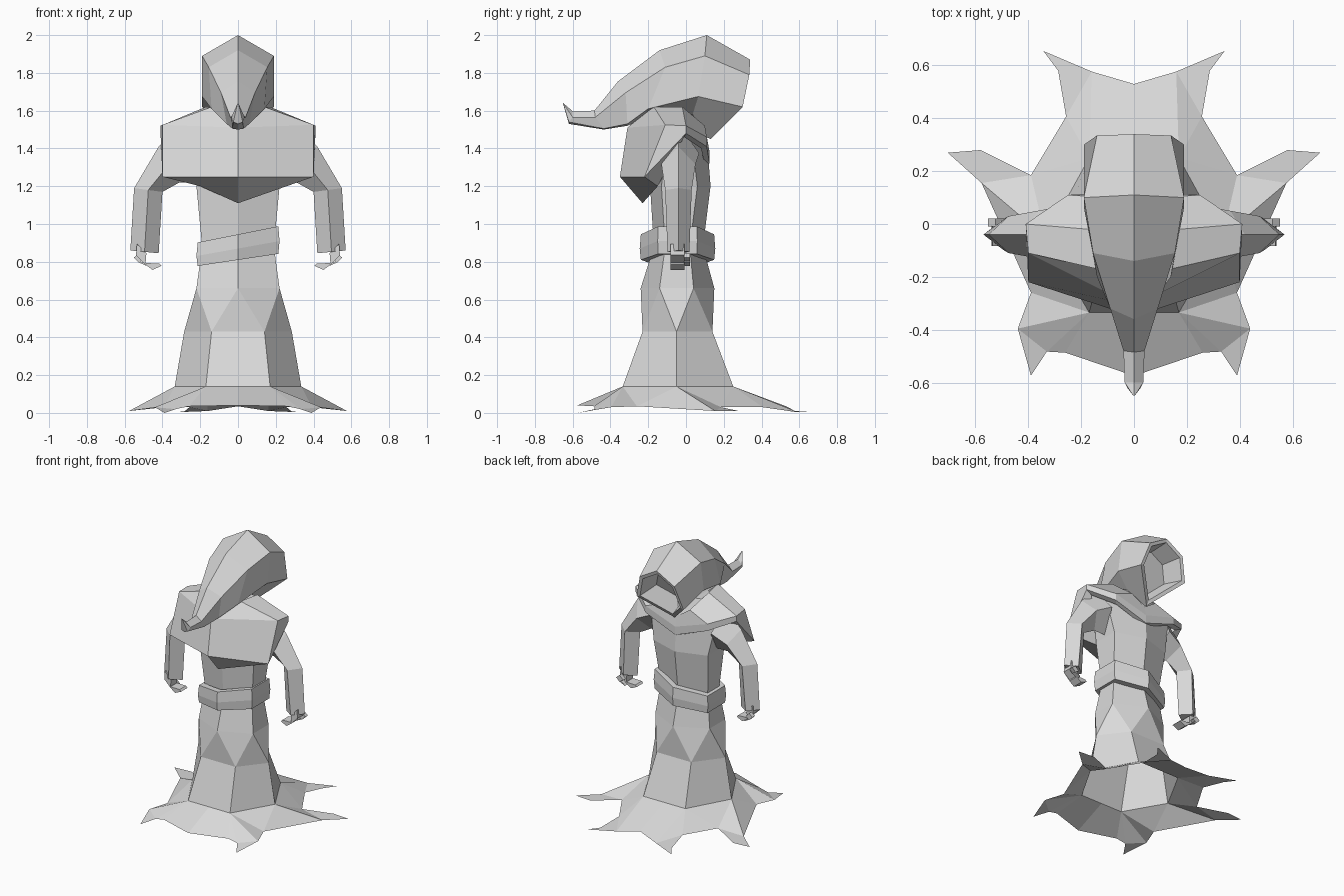
import bpy
import bmesh
from mathutils import Vector

cube = bpy.data.objects.get("Cube")
if cube:
    bpy.data.objects.remove(cube)

grey = bpy.data.materials.new("plain_grey")
grey.use_nodes = True
grey.diffuse_color = (0.7, 0.7, 0.7, 1)
grey.node_tree.nodes["Principled BSDF"].inputs["Base Color"].default_value = (0.7, 0.7, 0.7, 1)


def finish(bm, name):
    bmesh.ops.remove_doubles(bm, verts=bm.verts, dist=0.0005)
    bmesh.ops.recalc_face_normals(bm, faces=bm.faces)
    mesh = bpy.data.meshes.new(name)
    bm.to_mesh(mesh)
    bm.free()
    mesh.materials.append(grey)
    obj = bpy.data.objects.new(name, mesh)
    bpy.context.collection.objects.link(obj)
    return obj


def mirrored(half):
    """Close a half loop (front centre to back centre) across x = 0."""
    half = [Vector(p) for p in half]
    return half + [Vector((-p.x, p.y, p.z)) for p in reversed(half) if p.x > 0]


def level(z, half):
    return mirrored([(x, y, z) for x, y in half])


def bridge(bm, low, high, staggered=False):
    count = len(low)
    for i in range(count):
        j = (i + 1) % count
        if staggered:
            bm.faces.new((low[i], high[j], high[i]))
            bm.faces.new((low[i], low[j], high[j]))
        else:
            bm.faces.new((low[i], low[j], high[j], high[i]))


def loft(name, rings, cap_start=False, cap_end=False, staggered=()):
    bm = bmesh.new()
    loops = [[bm.verts.new(p) for p in ring] for ring in rings]
    for i in range(len(loops) - 1):
        bridge(bm, loops[i], loops[i + 1], i in staggered)
    if cap_start:
        bm.faces.new(loops[0])
    if cap_end:
        bm.faces.new(loops[-1])
    return finish(bm, name)


def shrink(ring, factor, shift=(0, 0, 0)):
    centre = sum(ring, Vector()) / len(ring)
    return [centre + (p - centre) * factor + Vector(shift) for p in ring]


# Robe: flared six-sided skirt that staggers into the torso
skirt_foot = [(.17, -.335), (.335, -.05), (.17, .25)]
loft("robe_body", [
    level(.14, skirt_foot),
    level(.43, [(.14, -.23), (.285, -.05), (.14, .14)]),
    level(.66, [(0, -.24), (.22, -.14), (.22, .04), (0, .15)]),
    level(.88, [(0, -.17), (.19, -.11), (.19, .02), (0, .09)]),
    level(1.2, [(0, -.19), (.22, -.13), (.22, .06), (0, .13)]),
    level(1.46, [(0, -.18), (.27, -.1), (.27, .03), (0, .11)]),
    level(1.58, [(0, -.15), (.14, -.1), (.14, .02), (0, .06)]),
], cap_end=True, staggered={1})

# Ragged hem: thin sheet with three pointed tatters on each side
hem_points = {
    "front": (0, -.575, .04), "a": (.26, -.487, .035), "b": (.33, -.483, .02),
    "tip_front": (.39, -.574, 0), "c": (.44, -.396, .03), "d": (.39, -.26, .035),
    "e": (.577, .155, .01), "tip_side": (.705, .27, .01), "f": (.58, .28, .01),
    "g": (.39, .185, .03), "h": (.257, .407, .03), "i": (.287, .58, .005),
    "tip_back": (.343, .655, .005), "j": (.16, .577, .01), "back": (0, .53, .035),
    "P": (*skirt_foot[0], .14), "Q": (*skirt_foot[1], .14), "R": (*skirt_foot[2], .14),
    "P0": (0, skirt_foot[0][1], .14), "R0": (0, skirt_foot[2][1], .14),
}
hem_faces = ["P0 front a P", "P a b", "P b c", "b tip_front c", "P c d", "P d Q",
             "Q d e", "Q e g", "e tip_side f g", "Q g R", "R g h", "R h j",
             "h i tip_back j", "R j back R0"]
bm = bmesh.new()
for side in (1, -1):
    verts = {k: bm.verts.new((x * side, y, z)) for k, (x, y, z) in hem_points.items()}
    for face in hem_faces:
        bm.faces.new([verts[k] for k in face.split()])
finish(bm, "ragged_hem")

# Belt: six-sided band, slanting up toward +x
belt_half = [(0, -.245), (.22, -.15), (.22, .06), (0, .155)]


def belt_ring(z, tilt, factor):
    return [p + Vector((0, 0, p.x * tilt)) for p in shrink(level(z, belt_half), factor)]


loft("belt", [belt_ring(.81, .15, .75), belt_ring(.81, .15, .97), belt_ring(.87, .18, 1),
              belt_ring(.945, .2, .97), belt_ring(.945, .2, .75)])

# Shoulder cape: deep in front, short behind
loft("shoulder_cape", [mirrored(h) for h in (
    [(0, -.23, 1.11), (.2, -.15, 1.2), (.36, -.01, 1.46), (.22, .08, 1.4), (0, .1, 1.31)],
    [(0, -.35, 1.25), (.4, -.22, 1.25), (.41, 0, 1.48), (.25, .11, 1.41), (0, .125, 1.32)],
    [(0, -.31, 1.51), (.4, -.11, 1.525), (.41, 0, 1.52), (.25, .11, 1.46), (0, .125, 1.38)],
    [(0, -.19, 1.62), (.14, -.17, 1.62), (.17, -.02, 1.62), (.1, .1, 1.52), (0, .11, 1.45)],
)])

# Hood: sections from the face opening to the curled tail
hood = [mirrored(h) for h in (
    [(0, .34, 1.87), (.14, .335, 1.79), (.19, .3, 1.62), (0, .13, 1.45)],
    [(0, .11, 2), (.19, .1, 1.89), (.19, .065, 1.675), (0, .01, 1.5)],
    [(0, -.14, 1.92), (.155, -.11, 1.83), (.14, -.2, 1.61), (0, -.2, 1.57)],
    [(0, -.36, 1.755), (.09, -.32, 1.695), (.06, -.31, 1.53), (0, -.31, 1.52)],
    [(0, -.485, 1.6), (.04, -.48, 1.565), (.03, -.435, 1.505), (0, -.435, 1.5)],
    [(0, -.6, 1.597), (.035, -.6, 1.565), (.025, -.62, 1.54), (0, -.62, 1.53)],
    [(0, -.65, 1.64), (.003, -.65, 1.638), (.003, -.65, 1.636), (0, -.65, 1.634)],
)]
opening = shrink(hood[0], .86)
recess = shrink(hood[0], .72, (0, -.15, .02))
loft("hood", [recess, opening] + hood, cap_start=True, cap_end=True)


# Sleeves and hooked hands, built once per side
def sleeve_ring(side, outer, inner, depth):
    (ox, oz), (ix, iz) = outer, inner
    mx, mz, y = (ox + ix) / 2, (oz + iz) / 2, -.04
    return [Vector((side * px, py, pz)) for px, py, pz in
            ((ox, y, oz), (mx, y - depth, mz), (ix, y, iz), (mx, y + depth, mz))]


def finger(name, side, path, y, width):
    rings = []
    for x, z, half in path:
        rings.append([Vector((side * (x + half * u), y + width * v, z + half * u))
                      for u, v in ((1, -.5), (1, .5), (-1, .5), (-1, -.5))])
    loft(name, rings, True, True)


for side, label in ((1, "left"), (-1, "right")):
    loft(label + "_sleeve", [
        sleeve_ring(side, (.3, 1.53), (.2, 1.22), .11),
        sleeve_ring(side, (.42, 1.41), (.31, 1.22), .09),
        sleeve_ring(side, (.55, 1.19), (.4, 1.17), .07),
        sleeve_ring(side, (.57, .86), (.42, .845), .058),
    ], True, True)
    finger(label + "_hand", side,
           [(.51, .87, .025), (.515, .81, .025), (.47, .775, .018), (.41, .785, .006)],
           -.045, .075)
    finger(label + "_thumb", side,
           [(.51, .83, .015), (.54, .81, .012), (.49, .785, .008)], .005, .03)
